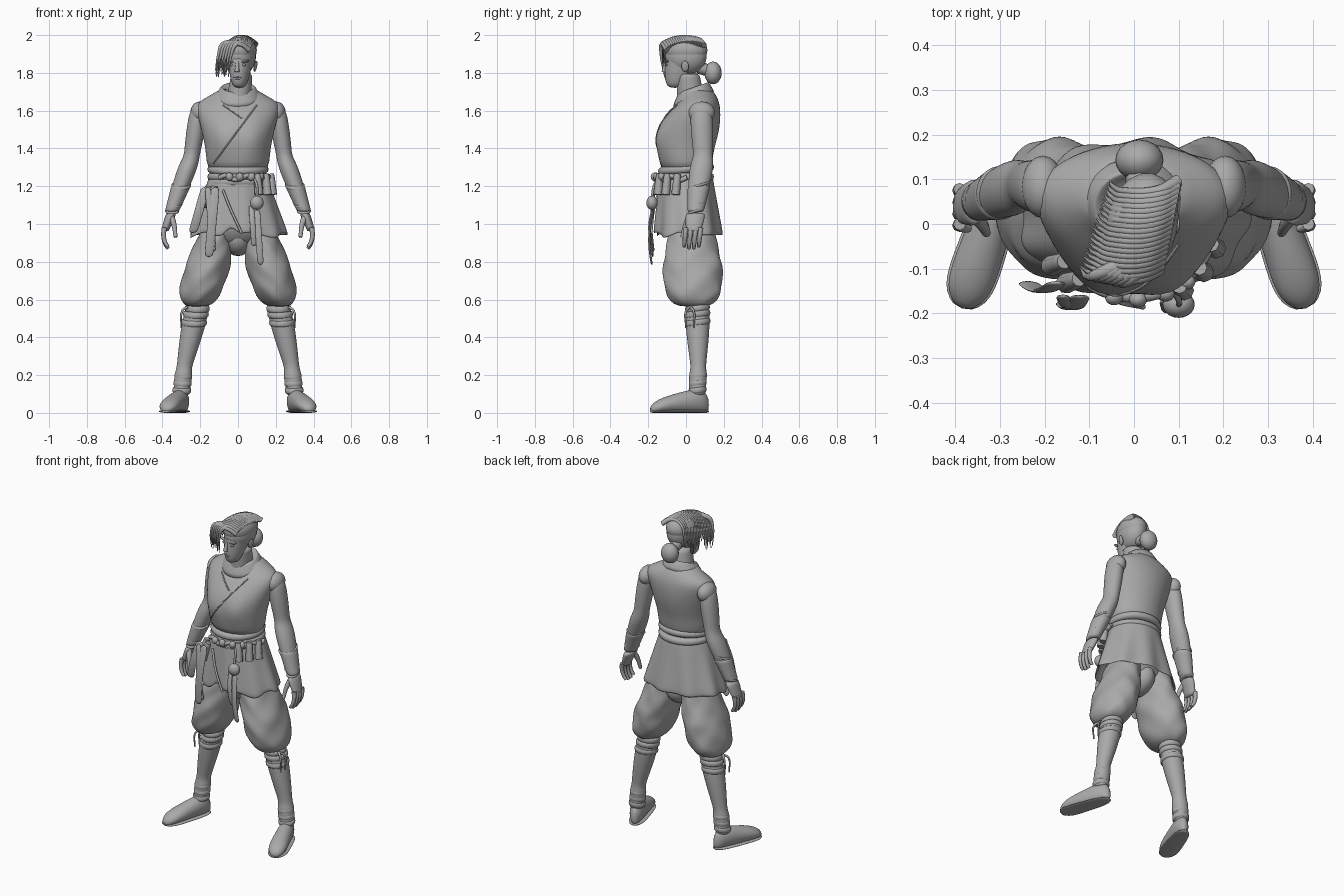
import bpy, bmesh, random
from math import sin, cos, pi, tau, exp
from mathutils import Matrix, Vector
from mathutils.bvhtree import BVHTree

random.seed(4)
default_cube = bpy.data.objects.get("Cube")
if default_cube:
    bpy.data.objects.remove(default_cube, do_unlink=True)
grey = bpy.data.materials.new("plain_grey")
grey.use_nodes = True
grey.diffuse_color = (.4, .4, .4, 1)
grey.node_tree.nodes["Principled BSDF"].inputs["Base Color"].default_value = grey.diffuse_color

def finish(name, bm, matrix=None, subdivide=False, thickness=0):
    """Turn a bmesh into a smooth, coloured, linked object."""
    if matrix:
        bm.transform(matrix)
    bmesh.ops.recalc_face_normals(bm, faces=bm.faces)
    for face in bm.faces:
        face.smooth = True
        face.material_index = 0
    mesh = bpy.data.meshes.new(name)
    bm.to_mesh(mesh)
    bm.free()
    mesh.materials.append(grey)
    obj = bpy.data.objects.new(name, mesh)
    bpy.context.collection.objects.link(obj)
    if thickness:
        obj.modifiers.new("Thickness", 'SOLIDIFY').thickness = thickness
    if subdivide:
        smooth = obj.modifiers.new("Smooth", 'SUBSURF')
        smooth.levels = smooth.render_levels = 1
    return obj

def loft(name, rings, side=1, warp=None, tilt=0, segments=28, matrix=None, open_cloth=False):
    """Skin through level ellipses given as (x, y, z, radius_x, radius_y)."""
    bm = bmesh.new()
    loops = []
    for x, y, z, radius_x, radius_y in rings:
        loops.append([])
        for k in range(segments):
            angle = tau * k / segments
            point = Vector((x + radius_x * sin(angle), y - radius_y * cos(angle), z - tilt * radius_y * cos(angle)))
            if warp:
                warp(point, angle)
            point.x *= side
            loops[-1].append(bm.verts.new(point))
    for low, high in zip(loops, loops[1:]):
        for k in range(segments):
            bm.faces.new((low[k - 1], low[k], high[k], high[k - 1]))
    if not open_cloth:
        bm.faces.new(loops[0])
        bm.faces.new(loops[-1])
    return finish(name, bm, matrix, subdivide=True, thickness=.01 if open_cloth else 0)

def steps(count):
    return [k / count for k in range(count + 1)]

def swell(t, first, last, bulge):
    """Radius of a muscle, fullest above the middle."""
    return first + (last - first) * t + bulge * sin(pi * t ** .6)

def limb(name, joints, radii, bulge=0, depth=1, side=1, matrix=None):
    """Limb through joints; longer bones carry fuller muscles."""
    rings = []
    for start, end, first, last in zip(joints, joints[1:], radii, radii[1:]):
        for t in steps(7)[1 if rings else 0:]:
            radius = swell(t, first, last, bulge * (end - start).length)
            rings.append((*start.lerp(end, t), radius, radius * depth))
    loft(name, rings, side, matrix=matrix)

def band(name, centre, radius_x, radius_y, half, side=1, tilt=0):
    """Padded wrap around a limb or the waist."""
    x, y, z = centre
    loft(name, [(x, y, z + half * h, radius_x * size, radius_y * size)
                for h, size in ((-1, .85), (-.7, 1), (.7, 1), (1, .85))], side, tilt=tilt)

def blob(name, centre, radii, turn=0, matrix=None):
    bm = bmesh.new()
    place = Matrix.Translation(centre) @ Matrix.Rotation(turn, 4, 'Y') @ Matrix.Diagonal((*radii, 1))
    bmesh.ops.create_uvsphere(bm, u_segments=20, v_segments=12, radius=1, matrix=place)
    finish(name, bm, matrix)

def tube(name, points, radius, tip, side=1, matrix=None):
    """Round cord through the points, tapering to the tip radius."""
    curve = bpy.data.curves.new(name, 'CURVE')
    curve.dimensions, curve.bevel_depth, curve.bevel_resolution = '3D', 1, 2
    curve.resolution_u, curve.use_fill_caps = 5, True
    spline = curve.splines.new('BEZIER')
    spline.bezier_points.add(len(points) - 1)
    for knot, (x, y, z), t in zip(spline.bezier_points, points, steps(len(points) - 1)):
        knot.co = x * side, y, z
        knot.radius = radius + (tip - radius) * t
        knot.handle_left_type = knot.handle_right_type = 'AUTO'
    path = bpy.data.objects.new(name + "_path", curve)
    bpy.context.collection.objects.link(path)
    mesh = bpy.data.meshes.new_from_object(path.evaluated_get(bpy.context.evaluated_depsgraph_get()))
    bm = bmesh.new()
    bm.from_mesh(mesh)
    bpy.data.objects.remove(path, do_unlink=True)
    bpy.data.meshes.remove(mesh)
    finish(name, bm, matrix)

def ribbon(name, top, bottom, width):
    """Hanging cloth strip that sways forward in the middle."""
    loft(name, [(*(Vector(top).lerp(Vector(bottom), t) - Vector((0, .02 * sin(pi * t), 0))), width / 2, .006)
                for t in steps(6)], segments=12)

# Sleeveless vest with a shaped chest
def shape_chest(point, angle):
    if point.y < 0:
        point.y -= .03 * exp(-((abs(point.x) - .085) ** 2 + (point.z - 1.45) ** 2) / .005)

vest = loft("vest", [(0, 0, 1.27, .155, .13), (0, 0, 1.33, .168, .14), (0, 0, 1.4, .173, .15),
                     (0, .01, 1.46, .186, .158), (0, .02, 1.52, .2, .16), (0, .04, 1.58, .216, .144),
                     (0, .06, 1.63, .225, .12), (0, .07, 1.66, .19, .1), (0, .07, 1.69, .13, .085),
                     (0, .06, 1.72, .09, .07)], warp=shape_chest)
bpy.context.view_layer.update()
vest_surface = BVHTree.FromObject(vest, bpy.context.evaluated_depsgraph_get())

def seam(name, start, end):
    """Raised cloth edge laid on the front of the vest."""
    spots = [Vector(start).lerp(Vector(end), t) for t in steps(9)]
    hits = [vest_surface.ray_cast(Vector((x, -1, z)), Vector((0, 1, 0)))[0] for x, z in spots]
    tube(name, [hit for hit in hits if hit], .004, .004)

seam("wrap_edge", (.1, 1.63), (-.13, 1.32))
seam("inner_wrap_edge", (-.08, 1.63), (.02, 1.56))
loft("collar", [(0, .04, z, radius, radius * .87) for z, radius in
                ((1.64, .14), (1.68, .118), (1.72, .095), (1.73, .085), (1.7, .07))], tilt=.35)
limb("neck", (Vector((0, .03, 1.62)), Vector((.02, .01, 1.8))), (.07, .055), depth=1.1)

# Flared tunic skirt with folds and a small front notch
def fold_cloth(point, angle):
    drop = max(0, (1.24 - point.z) / .3)
    ripple = .01 * drop * sin(9 * angle)
    point.x += ripple * sin(angle)
    point.y -= ripple * cos(angle)
    if point.y < 0:
        notch = exp(-((point.x + .04) / .03) ** 2)
        point.z += drop * (.06 * notch + .015 * sin(angle * 6))

loft("tunic_skirt", [(0, .012 * t, 1.26 - .32 * t, .15 + .11 * t, .14 + .04 * t) for t in steps(6)],
     warp=fold_cloth, segments=56, open_cloth=True)
tube("skirt_edge", [(-.08, -.14, 1.18), (-.04, -.17, 1.08), (.02, -.185, .95)], .007, .007)
for lean in (-1, 0, 1):
    band("sash_band", (0, 0, 1.25 + .04 * lean), .164, .15, .025, tilt=.08 * lean)
blob("hips", (0, .02, 1.03), (.19, .14, .16))
blob("trouser_seat", (0, .035, .93), (.08, .12, .1))

# Baggy trousers, legs, shoes, arms and hands for each side
def crease_cloth(point, angle):
    point.x += .005 * sin(4 * angle - point.z * 35)
    point.y += .005 * sin(5 * angle + point.z * 40)

def flatten_underside(point, angle):
    point.y = max(point.y, .004)

hip, cuff = Vector((.1, .03, 1)), Vector((.22, .04, .56))
knee, low_shin, ankle = Vector((.21, .06, .58)), Vector((.285, .065, .24)), Vector((.3, .06, .09))
shoulder, elbow, wrist = Vector((.205, .08, 1.62)), Vector((.245, .09, 1.36)), Vector((.352, .05, 1.06))
knuckle, palm_end = Vector((.39, 0, .98)), Vector((.388, .04, .96))
for side, word in ((1, "left_"), (-1, "right_")):
    trouser = []
    for t in steps(14):
        radius = (.085 + .035 * min(1, 2 * t)) * (1 - .5 * t ** 10)
        trouser.append((*hip.lerp(cuff, t), radius, radius * 1.32))
    loft(word + "trouser_leg", trouser, side, warp=crease_cloth)
    limb(word + "shin", (knee, low_shin, ankle), (.054, .04, .042), .04, side=side)
    for t in (.08, .17, .3):
        radius = swell(t, .054, .04, .014) + .005
        band(word + "knee_wrap", knee.lerp(low_shin, t), radius, radius, .02, side, tilt=.12)
    for t in (.3, .55, .8):
        band(word + "ankle_wrap", low_shin.lerp(ankle, t), .046 + .005 * t, .048, .018, side, tilt=.12)
    for y in (0, .04):
        tube(word + "knee_tie", [(.27, .02, .56), (.295, y, .54), (.3, y, .45)], .008, .004, side)

    # Soft shoe on a thin sole
    turn = (Matrix.Translation((side * .3, .06, 0)) @ Matrix.Rotation(side * .33, 4, 'Z')
            @ Matrix.Rotation(pi / 2, 4, 'X'))
    shoe, sole = [], []
    for t in steps(12):
        t = .01 + .98 * t
        rounding = (1 - abs(2 * t - 1) ** 4) ** .5
        width = (.042 + .016 * t) * rounding
        height = (.14 - .08 * t ** 1.3) * (.4 + .6 * rounding)
        along = .335 * t - .068
        shoe.append((0, height / 2, along, width, height / 2))
        sole.append((0, .008, along, width + .005, .008))
    loft(word + "shoe", shoe, warp=flatten_underside, matrix=turn)
    loft(word + "sole", sole, matrix=turn)

    # Bare arm with a wrapped forearm
    blob(word + "shoulder", (side * .204, .083, 1.59), (.048, .07, .058))
    limb(word + "arm", (shoulder, elbow, wrist), (.038, .042, .032), .038, 1.2, side)
    limb(word + "bracer", (elbow.lerp(wrist, .5), wrist), (.053, .037), 0, 1.15, side)
    for t in (.52, .85, .97):
        radius = swell(t, .042, .032, .013) + .005
        band(word + "bracer_band", elbow.lerp(wrist, t), radius, radius * 1.15, .008, side, tilt=.3)

    # Relaxed hand
    limb(word + "palm", (wrist, palm_end), (.025, .02), .03, 1.9, side)
    for k in range(4):
        reach = .1 + .012 * sin(k * pi / 3)
        base = knuckle + Vector((0, .026 * k, 0))
        tube(word + "finger", [base + Vector((bend, -.1 * t * reach, -t * reach))
                               for t, bend in ((0, 0), (.4, .004), (.8, -.006), (1, -.02))], .014, .009, side)
    tube(word + "thumb", [(.355, .02, 1.04), (.34, 0, 1), (.33, -.02, .93)], .018, .01, side)

# Head, turned slightly to its right
pose = Matrix.Translation((.018, 0, 0)) @ Matrix.Rotation(-.2, 4, 'Z')
blob("skull", (0, 0, 1.89), (.076, .112, .1), matrix=pose)
limb("jaw", (Vector((0, -.06, 1.72)), Vector((0, -.02, 1.89))), (.025, .067), .06, 1.35, matrix=pose)
tube("nose", [(0, -.107, 1.86), (0, -.115, 1.83), (0, -.118, 1.805)], .008, .014, matrix=pose)
blob("upper_lip", (0, -.106, 1.776), (.022, .01, .005), matrix=pose)
blob("lower_lip", (0, -.103, 1.766), (.018, .01, .006), matrix=pose)
for side, word in ((1, "left_"), (-1, "right_")):
    blob(word + "brow", (side * .033, -.095, 1.86), (.03, .013, .007), side * -.15, pose)
    blob(word + "eye", (side * .032, -.098, 1.842), (.014, .007, .006), matrix=pose)
    blob(word + "ear", (side * .074, .01, 1.835), (.008, .02, .03), side * .2, pose)

# Hair swept over the top, with a bun behind
blob("hair_cap", (0, 0, 1.92), (.08, .116, .076), matrix=pose)
for t in steps(18):
    y = .2 * t - .12
    crown = 1.92 + .068 * (1 - (y / .135) ** 2) ** .5
    tube("hair_lock", [(.06, y + .03, crown - .03), (.02, y, crown), (-.045, y - .015, crown - .012),
                       (-.09 + .01 * t, y - .01, 1.89), (.025 * t - .115, y, 1.79 + random.uniform(-.02, .07))],
         .015, .002, matrix=pose)
for t in steps(5):
    x = -.025 - .07 * t
    tube("fringe_lock", [(.03 - .04 * t, -.085, 1.955), (x + .02, -.13, 1.95), (x, -.14, 1.9),
                         (x - .02, -.125, 1.79 + random.uniform(-.02, .03))], .019, .002, matrix=pose)
blob("hair_bun", (.012, .143, 1.8), (.054, .046, .06))
tube("bun_tie", [(.015, .07, 1.83), (.012, .12, 1.81)], .035, .03)

# Belt rope, charms, pouches and ribbons
def waist(angle, z, out=0):
    return Vector(((.175 + out) * sin(angle), -(.163 + out) * cos(angle), z))

tube("belt_rope", [waist(2.2 * t - .6, 1.245 + .012 * sin(19 * t)) for t in steps(10)], .013, .013)
for angle in (-.25, .05, .4, .7):
    blob("rope_knot", waist(angle, 1.25, .006), (.02, .018, .022), angle)
for angle in (.6, .95, 1.3, -.75, -1.05):
    top = waist(angle, 1.265 if angle > 0 else 1.2, .005)
    base = top + Vector((.01 if angle > 0 else -.03, -.01, -.11))
    tube("belt_pouch", [top, top.lerp(base, .2), base], .017, .023)
tube("gourd_cord", [waist(.5, 1.25), (.1, -.17, 1.2), (.1, -.18, 1.14)], .007, .007)
blob("gourd", (.1, -.18, 1.112), (.036, .03, .037))
for name, top, bottom, width in (("long_ribbon", (-.12, -.16, 1.2), (-.155, -.175, .82), .05),
                                 ("outer_ribbon", (-.17, -.13, 1.2), (-.24, -.13, .95), .05),
                                 ("middle_ribbon", (-.16, -.16, 1.2), (-.13, -.17, .85), .035),
                                 ("left_ribbon", (.1, -.17, 1.08), (.12, -.18, .78), .035),
                                 ("short_ribbon", (.07, -.17, 1.1), (.085, -.18, .88), .03)):
    ribbon(name, top, bottom, width)
